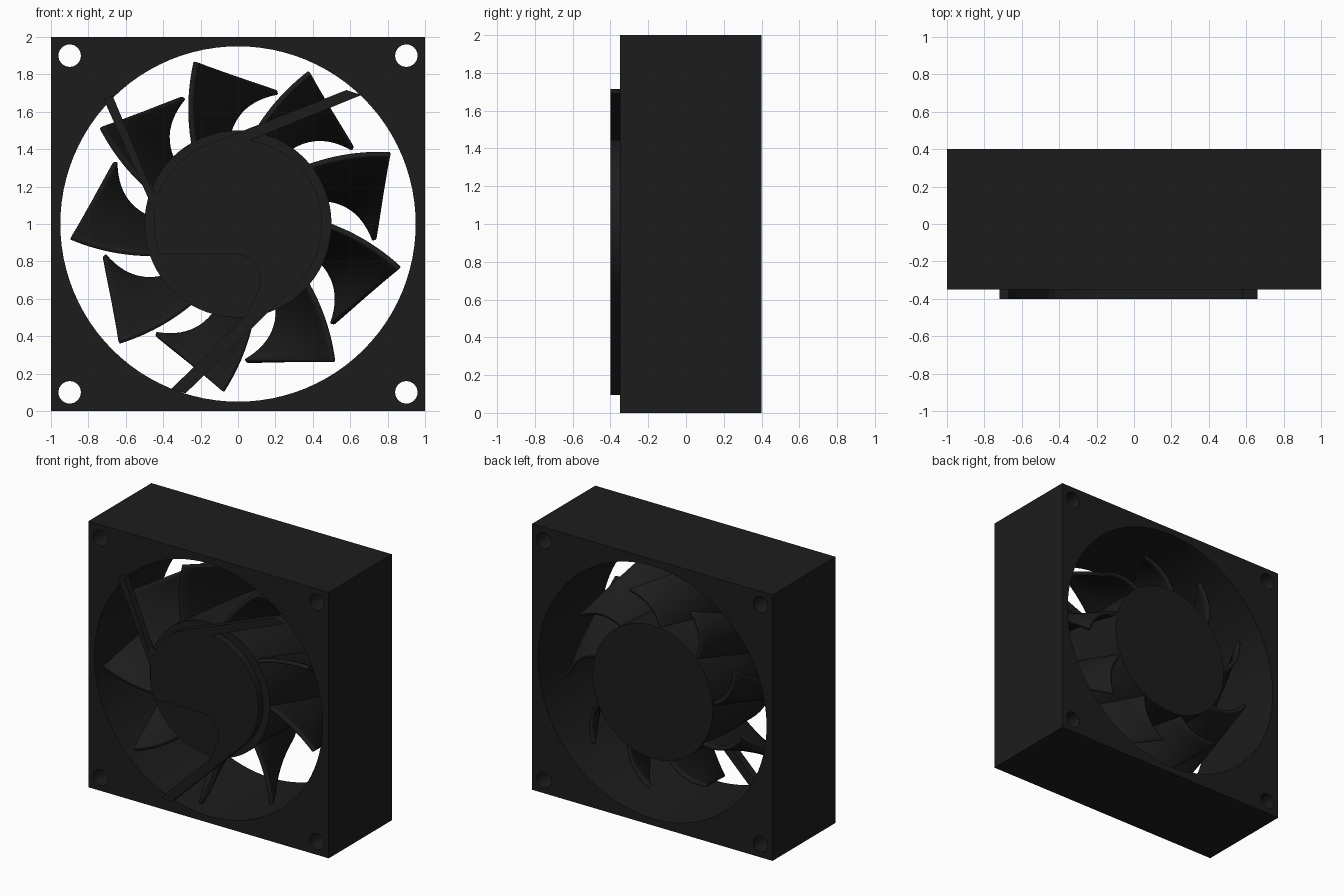
import bpy, bmesh
from math import sin, cos, pi, radians
from mathutils import Vector

if "Cube" in bpy.data.objects:
    bpy.data.objects.remove(bpy.data.objects["Cube"])

black = bpy.data.materials.new("black_plastic")
black.diffuse_color = (0.012, 0.012, 0.012, 1)
black.use_nodes = True
black.node_tree.nodes["Principled BSDF"].inputs["Base Color"].default_value = black.diffuse_color
CENTRE = Vector((0, 0, 1))


def arc(r, a0, a1, n, cx=0, cz=0):
    """Points on an arc, angles in degrees, in the x-z plane."""
    steps = [radians(a0 + (a1 - a0) * i / n) for i in range(n + 1)]
    return [(cx + r * cos(a), cz + r * sin(a)) for a in steps]


def circle(r, n, cx=0, cz=0):
    return arc(r, 0, 360, n, cx, cz)[:-1]


def finish(obj, angle=35):
    bpy.ops.object.select_all(action='DESELECT')
    obj.select_set(True)
    bpy.context.view_layer.objects.active = obj
    bpy.ops.object.shade_smooth_by_angle(angle=radians(angle))


def slab(name, outlines, y0, y1):
    """Filled outlines (inner ones become holes) extruded from y0 to y1."""
    curve = bpy.data.curves.new(name, 'CURVE')
    curve.dimensions = '2D'
    curve.fill_mode = 'BOTH'
    curve.extrude = (y1 - y0) / 2
    for pts in outlines:
        s = curve.splines.new('POLY')
        s.points.add(len(pts) - 1)
        for p, (x, z) in zip(s.points, pts):
            p.co = (x, z, 0, 1)
        s.use_cyclic_u = True
    tmp = bpy.data.objects.new(name + "_outline", curve)
    bpy.context.collection.objects.link(tmp)
    bpy.context.view_layer.update()
    mesh = bpy.data.meshes.new_from_object(
        tmp.evaluated_get(bpy.context.evaluated_depsgraph_get()))
    bpy.data.objects.remove(tmp)
    bm = bmesh.new()
    bm.from_mesh(mesh)
    for v in bm.verts:
        x, z, d = v.co
        v.co = (x, (y0 + y1) / 2 - d, z)
    bmesh.ops.remove_doubles(bm, verts=bm.verts, dist=1e-5)
    bmesh.ops.recalc_face_normals(bm, faces=bm.faces)
    bm.to_mesh(mesh)
    bm.free()
    mesh.name = name
    mesh.materials.clear()
    mesh.materials.append(black)
    obj = bpy.data.objects.new(name, mesh)
    obj.location = CENTRE
    bpy.context.collection.objects.link(obj)
    finish(obj)
    return obj


# Square housing with round bore and four screw holes
holes = [circle(0.06, 32, sx * 0.9, sz * 0.9) for sx in (-1, 1) for sz in (-1, 1)]
slab("housing", [[(-1, -1), (1, -1), (1, 1), (-1, 1)], circle(0.95, 96)] + holes, -0.35, 0.4)

# Rotor hub
slab("rotor_hub", [circle(0.5, 72)], -0.335, 0.395)

# Motor plate with three tangential struts and a cut-away lower left
plate = [(-0.72, 0.67), (-0.67, 0.685), (-0.47, 0.205), (-0.455, 0.178), (-0.43, 0.165)]
plate += arc(0.454, 157, 111.5, 14)
plate += [(0.58, 0.716), (0.66, 0.69)]
plate += arc(0.45, 82, -46, 36)
plate += [(-0.28, -0.905), (-0.36, -0.885), (0.05, -0.485)]
plate += arc(0.14, -35, 90, 10, -0.02, -0.3)
plate += arc(0.45, 200.9, 172, 8)
slab("motor_plate", [plate], -0.4, -0.345)


# Swept blade: lofted between a front edge and a back edge
def bezier(a, b, c, t):
    return a * (1 - t) ** 2 + b * 2 * t * (1 - t) + c * t * t


front = [Vector(p) for p in ((0.36, 0.30), (0.58, 0.385), (0.815, 0.375))]
back = [Vector(p) for p in ((0.455, 0.135), (0.655, 0.12), (0.73, -0.09))]
NU, NV = 12, 12
bm = bmesh.new()
grid = []
for j in range(NV + 1):
    v = j / NV
    y = -0.33 + 0.705 * (v + 0.15 * v * (1 - v))
    row = []
    for i in range(NU + 1):
        p = bezier(*front, i / NU).lerp(bezier(*back, i / NU), v)
        row.append(bm.verts.new((p.x, y, p.y)))
    grid.append(row)
for j in range(NV):
    for i in range(NU):
        bm.faces.new((grid[j][i], grid[j][i + 1], grid[j + 1][i + 1], grid[j + 1][i]))
blade_mesh = bpy.data.meshes.new("blade")
bm.to_mesh(blade_mesh)
bm.free()
blade_mesh.materials.append(black)

# Nine blades around the hub
for k in range(9):
    blade = bpy.data.objects.new(f"blade_{k + 1}", blade_mesh)
    bpy.context.collection.objects.link(blade)
    blade.location = CENTRE
    blade.rotation_euler.y = k * 2 * pi / 9
    solid = blade.modifiers.new("thickness", 'SOLIDIFY')
    solid.thickness = 0.03
    solid.offset = 0
    bevel = blade.modifiers.new("soft_edge", 'BEVEL')
    bevel.width = 0.008
    bevel.segments = 2
    for poly in blade_mesh.polygons:
        poly.use_smooth = True
